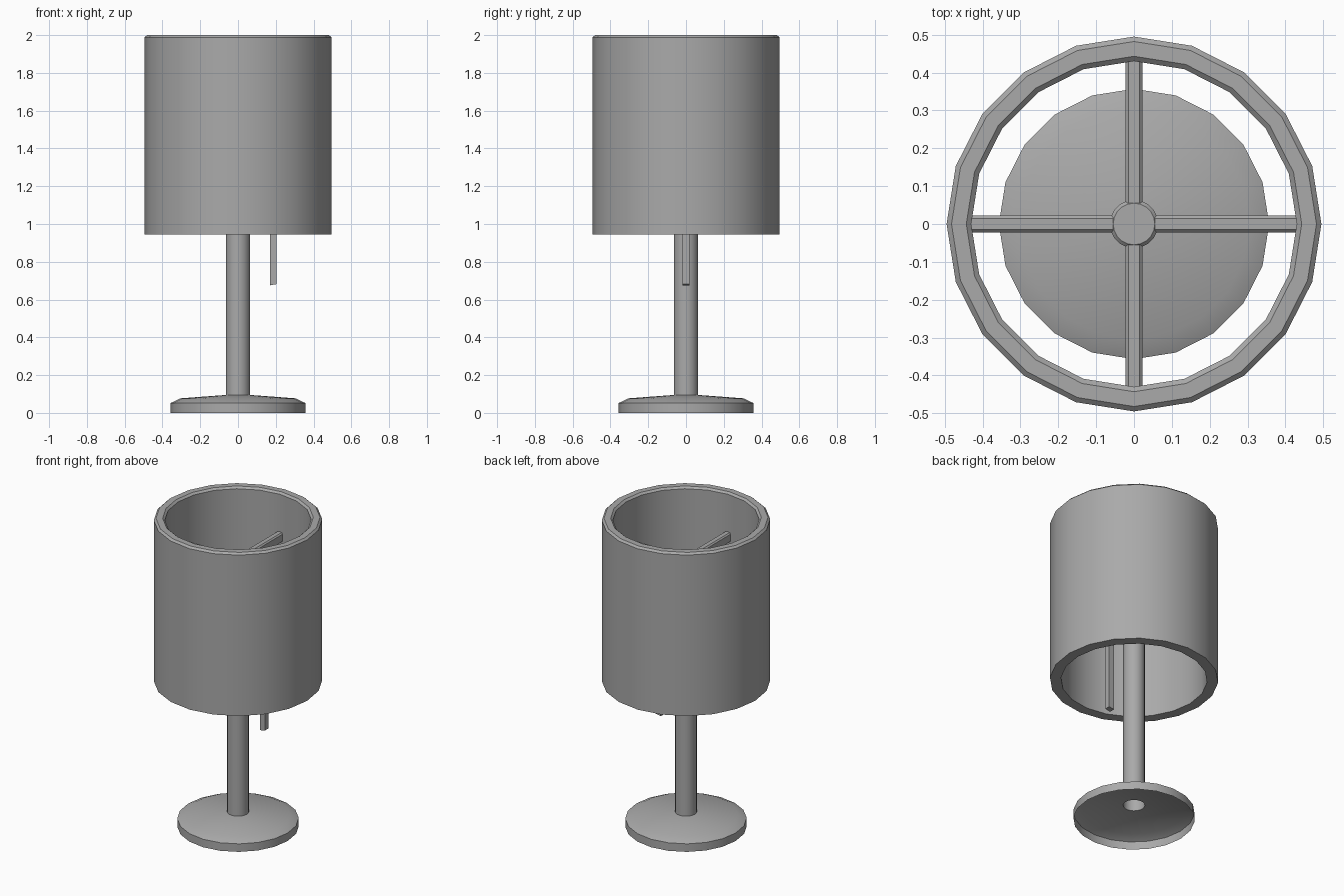
import bpy, bmesh, math
from mathutils import Matrix

cube = bpy.data.objects.get("Cube")
if cube:
    bpy.data.objects.remove(cube, do_unlink=True)

grey = bpy.data.materials.new("plain grey")
grey.use_nodes = True
colour = (0.4, 0.4, 0.4, 1)
grey.diffuse_color = colour
grey.node_tree.nodes["Principled BSDF"].inputs["Base Color"].default_value = colour


def finish(name, bm):
    mesh = bpy.data.meshes.new(name)
    bm.to_mesh(mesh)
    bm.free()
    mesh.materials.append(grey)
    obj = bpy.data.objects.new(name, mesh)
    bpy.context.collection.objects.link(obj)
    bpy.ops.object.select_all(action="DESELECT")
    obj.select_set(True)
    bpy.context.view_layer.objects.active = obj
    bpy.ops.object.shade_smooth_by_angle(angle=math.radians(30))
    return obj


def lathe(name, profile, sides=20, closed=False):
    """Spin a (radius, height) profile, listed so that faces point outward."""
    bm = bmesh.new()
    rings = []
    for r, z in profile:
        if r == 0:
            rings.append([bm.verts.new((0, 0, z))] * sides)
        else:
            angles = [2 * math.pi * i / sides for i in range(sides)]
            rings.append([bm.verts.new((r * math.cos(a), r * math.sin(a), z)) for a in angles])
    pairs = list(zip(rings, rings[1:]))
    if closed:
        pairs.append((rings[-1], rings[0]))
    for low, high in pairs:
        for i in range(sides):
            j = (i + 1) % sides
            corners = [low[i], low[j], high[j], high[i]]
            bm.faces.new(list(dict.fromkeys(corners)))
    return finish(name, bm)


# Foot: a thin shell, open underneath
lathe("base", [(0.357, 0), (0.357, 0.052), (0.305, 0.077), (0.064, 0.095)])

# Hollow stem with a chamfered top
BAR_TOP = 1.745
lathe("stem", [(0.064, 0.095), (0.064, BAR_TOP - 0.009), (0.055, BAR_TOP), (0, BAR_TOP)])

# Thick open drum with chamfered upper rims
lathe("shade", [(0.43, 0.945), (0.495, 0.945), (0.495, 1.988), (0.482, 2),
                (0.443, 2), (0.43, 1.988)], closed=True)

# Four chamfered spokes from stem to shade
half, chamfer, depth = 0.022, 0.008, 0.055
section = [(-half, BAR_TOP - depth), (half, BAR_TOP - depth), (half, BAR_TOP - chamfer),
           (half - chamfer, BAR_TOP), (chamfer - half, BAR_TOP), (-half, BAR_TOP - chamfer)]
for number, side in enumerate(("left", "back", "right", "front")):
    bm = bmesh.new()
    inner, outer = [[bm.verts.new((x, y, z)) for y, z in section] for x in (0.055, 0.432)]
    for i in range(len(section)):
        j = (i + 1) % len(section)
        bm.faces.new((inner[i], outer[i], outer[j], inner[j]))
    bmesh.ops.rotate(bm, verts=bm.verts, matrix=Matrix.Rotation(number * math.pi / 2, 3, "Z"))
    bmesh.ops.recalc_face_normals(bm, faces=bm.faces)
    finish(side + "_spoke", bm)

# Square pull cord hanging from the left spoke, cut slightly askew at the tip
bm = bmesh.new()
bmesh.ops.create_cube(bm, size=1)
bmesh.ops.scale(bm, vec=(0.036, 0.036, 1.03), verts=bm.verts)
bmesh.ops.translate(bm, vec=(0.187, 0, 1.19), verts=bm.verts)
for v in bm.verts:
    if v.co.z < 1 and v.co.x > 0.187:
        v.co.z += 0.007
finish("pull_cord", bm)
